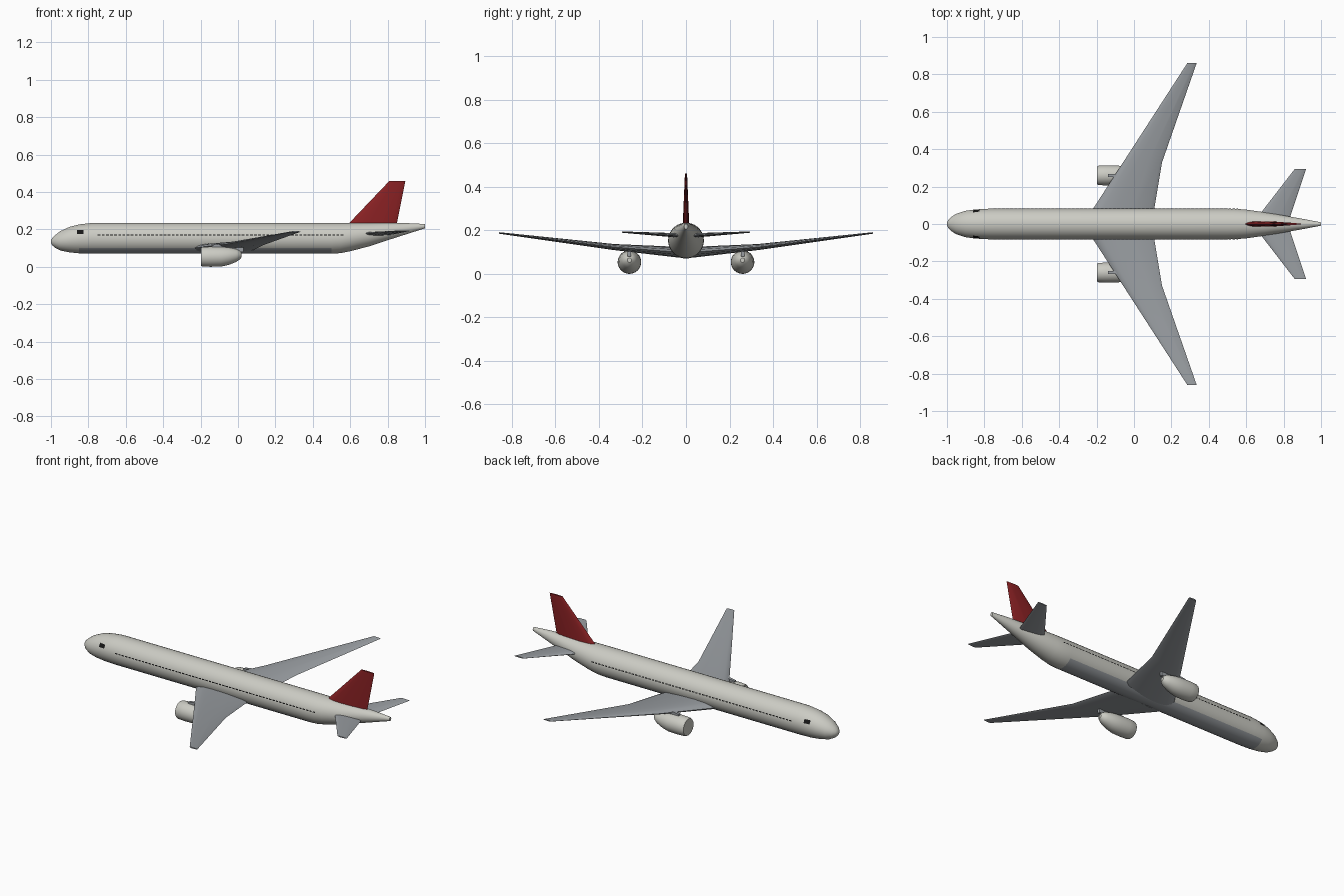
import bpy, bmesh, math

if "Cube" in bpy.data.objects:
    bpy.data.objects.remove(bpy.data.objects["Cube"], do_unlink=True)


def material(name, rgb):
    m = bpy.data.materials.new(name)
    m.use_nodes = True
    m.diffuse_color = (*rgb, 1)
    m.node_tree.nodes["Principled BSDF"].inputs["Base Color"].default_value = (*rgb, 1)
    return m


WHITE = material("warm white paint", (0.60, 0.60, 0.55))
GREY = material("wing grey", (0.32, 0.34, 0.36))
RED = material("deep red", (0.25, 0.015, 0.017))
BLACK = material("window black", (0.008, 0.008, 0.008))


def finish(name, bm, mats, mirror=False, closed=True):
    """Turn a bmesh into a smooth object with crisp edges."""
    if closed:
        bmesh.ops.recalc_face_normals(bm, faces=bm.faces[:])
    me = bpy.data.meshes.new(name)
    bm.to_mesh(me)
    bm.free()
    for m in mats:
        me.materials.append(m)
    ob = bpy.data.objects.new(name, me)
    bpy.context.collection.objects.link(ob)
    if mirror:
        mod = ob.modifiers.new("mirror", "MIRROR")
        mod.use_axis = (False, True, False)
    bpy.ops.object.select_all(action="DESELECT")
    ob.select_set(True)
    bpy.context.view_layer.objects.active = ob
    bpy.ops.object.shade_smooth_by_angle(angle=math.radians(32))
    return ob


def skin(rings):
    """Bridge equal-length closed rings of points and cap both ends."""
    bm = bmesh.new()
    rows = [[bm.verts.new(p) for p in ring] for ring in rings]
    n = len(rows[0])
    for a, b in zip(rows, rows[1:]):
        for i in range(n):
            j = (i + 1) % n
            bm.faces.new((a[i], a[j], b[j], b[i]))
    bm.faces.new(rows[0])
    bm.faces.new(rows[-1])
    return bm


def ellipse(x, low, high, half, y=0, sides=32):
    mid, tall = (low + high) / 2, (high - low) / 2
    turn = [2 * math.pi * (i + 0.5) / sides for i in range(sides)]
    return [(x, y + half * math.sin(a), mid - tall * math.cos(a)) for a in turn]


# Fuselage stations: x, bottom, top, half width
BODY = [
    (-1.0, 0.128, 0.142, 0.009), (-0.993, 0.115, 0.155, 0.022),
    (-0.98, 0.103, 0.168, 0.036), (-0.95, 0.087, 0.191, 0.055),
    (-0.9, 0.077, 0.214, 0.071), (-0.85, 0.072, 0.227, 0.078),
    (-0.78, 0.07, 0.235, 0.082), (0.5, 0.07, 0.235, 0.082),
    (0.55, 0.073, 0.235, 0.081), (0.6, 0.083, 0.235, 0.077),
    (0.7, 0.109, 0.235, 0.063), (0.8, 0.142, 0.235, 0.046),
    (0.9, 0.174, 0.234, 0.028), (1.0, 0.206, 0.229, 0.009),
]
bm = skin([ellipse(*s) for s in BODY])
bm.normal_update()
bmesh.ops.recalc_face_normals(bm, faces=bm.faces[:])
for f in bm.faces:
    # Grey belly along the straight section
    if -0.85 < f.calc_center_median().x < 0.5 and f.normal.z < -0.57:
        f.material_index = 1
finish("fuselage", bm, [WHITE, GREY])


# Wings, stabilisers and fin share one section: chord fraction, thickness fraction
UPPER = [(0.05, 0.26), (0.15, 0.42), (0.35, 0.5), (0.65, 0.42), (0.93, 0.24)]
SECTION = [(0, 0)] + UPPER + [(1, 0)] + [(c, -t) for c, t in reversed(UPPER)]


def surface(name, stations, mat, upright=False):
    """Stations: span, leading x, trailing x, height, thickness."""
    rings = []
    for span, lead, trail, z, thick in stations:
        ring = []
        for c, t in SECTION:
            x, off = lead + c * (trail - lead), t * thick
            ring.append((x, off, span) if upright else (x, span, z + off))
        rings.append(ring)
    finish(name, skin(rings), [mat], mirror=not upright)


surface("wings", [(0.03, -0.252, 0.10, 0.099, 0.05),
                  (0.33, -0.058, 0.15, 0.123, 0.028),
                  (0.86, 0.285, 0.335, 0.188, 0.007)], GREY)
surface("stabilisers", [(0.01, 0.64, 0.825, 0.175, 0.022),
                        (0.295, 0.86, 0.92, 0.192, 0.006)], GREY)
surface("tail_fin", [(0.20, 0.562, 0.843, 0, 0.032),
                     (0.46, 0.81, 0.895, 0, 0.01)], RED, upright=True)

# Engine nacelles: x, radius, centre height
ENGINE_Y = 0.26
NACELLE = [(-0.198, 0.048, 0.054), (-0.19, 0.052, 0.054), (-0.15, 0.054, 0.054),
           (-0.09, 0.053, 0.054), (-0.05, 0.047, 0.057), (-0.01, 0.035, 0.061),
           (0.01, 0.024, 0.063), (0.02, 0.01, 0.063)]
rings = [ellipse(x, z - r, z + r, r, ENGINE_Y) for x, r, z in NACELLE]
finish("engine_nacelles", skin(rings), [WHITE], mirror=True)

# Pylons joining nacelles to wings
PYLON = [(-0.14, 0.09, 0.116), (-0.09, 0.08, 0.124), (0.03, 0.08, 0.12)]
w = 0.008
rings = [[(x, ENGINE_Y - w, lo), (x, ENGINE_Y + w, lo),
          (x, ENGINE_Y + w, hi), (x, ENGINE_Y - w, hi)] for x, lo, hi in PYLON]
finish("engine_pylons", skin(rings), [GREY], mirror=True)


def skin_y(x, z):
    """Half width of the fuselage at a given x and height."""
    for a, b in zip(BODY, BODY[1:]):
        if a[0] <= x <= b[0]:
            k = (x - a[0]) / (b[0] - a[0])
            low, high, half = (p + k * (q - p) for p, q in zip(a[1:], b[1:]))
            u = (2 * z - low - high) / (high - low)
            return half * math.sqrt(max(0, 1 - u * u))
    return 0


def windows(name, panes):
    """Thin panes laid just over the fuselage skin: x0, x1, z0, z1."""
    bm = bmesh.new()
    for x0, x1, z0, z1 in panes:
        corners = [(x0, z0), (x0, z1), (x1, z1), (x1, z0)]
        bm.faces.new([bm.verts.new((x, skin_y(x, z) + 0.002, z)) for x, z in corners])
    finish(name, bm, [BLACK], mirror=True, closed=False)


windows("cockpit_windows", [(-0.862, -0.825, 0.176, 0.196)])
COUNT, START, PITCH = 60, -0.75, 0.022
windows("cabin_windows", [(START + i * PITCH, START + i * PITCH + 0.015, 0.167, 0.173)
                          for i in range(COUNT)])
